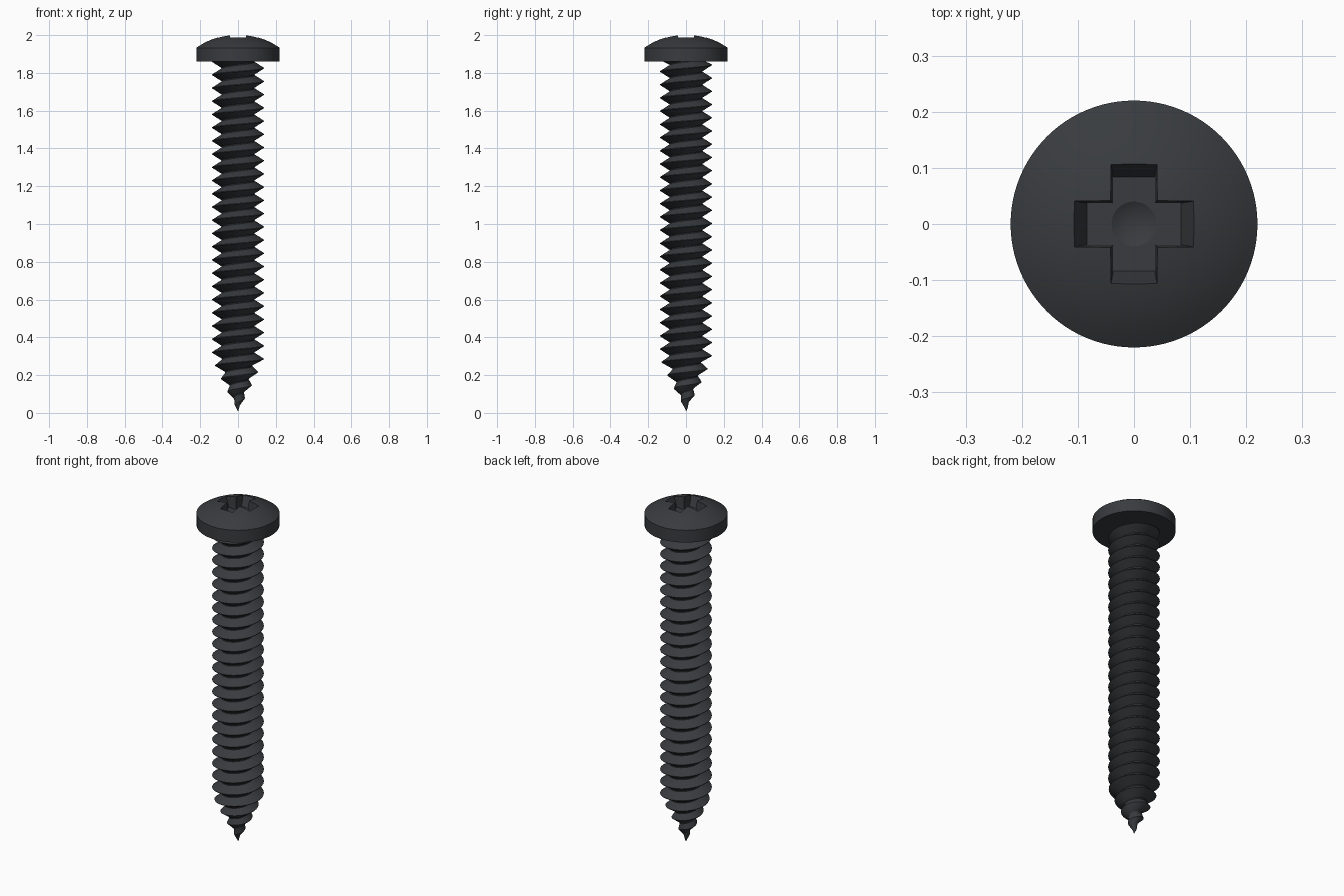
import bpy, bmesh, math

if "Cube" in bpy.data.objects:
    bpy.data.objects.remove(bpy.data.objects["Cube"])

steel = bpy.data.materials.new("dark_steel")
steel.diffuse_color = (0.04, 0.044, 0.049, 1)
steel.use_nodes = True
steel.node_tree.nodes["Principled BSDF"].inputs["Base Color"].default_value = steel.diffuse_color


def make(name, verts, faces):
    mesh = bpy.data.meshes.new(name)
    mesh.from_pydata(verts, [], faces)
    bm = bmesh.new()
    bm.from_mesh(mesh)
    bmesh.ops.remove_doubles(bm, verts=bm.verts, dist=1e-5)
    bmesh.ops.recalc_face_normals(bm, faces=bm.faces)
    bm.to_mesh(mesh)
    bm.free()
    ob = bpy.data.objects.new(name, mesh)
    bpy.context.collection.objects.link(ob)
    mesh.materials.append(steel)
    return ob


def revolve(name, profile, n):
    verts = [(r * math.cos(2 * math.pi * i / n), r * math.sin(2 * math.pi * i / n), z)
             for r, z in profile for i in range(n)]
    faces = [(k * n + i, k * n + (i + 1) % n, (k + 1) * n + (i + 1) % n, (k + 1) * n + i)
             for k in range(len(profile) - 1) for i in range(n)]
    return make(name, verts, faces)


def activate(ob):
    bpy.ops.object.select_all(action='DESELECT')
    ob.select_set(True)
    bpy.context.view_layer.objects.active = ob


def lerp(table, z):
    for (z0, r0), (z1, r1) in zip(table, table[1:]):
        if z <= z1:
            return r0 + (r1 - r0) * max(0, z - z0) / (z1 - z0)
    return table[-1][1]


# Domed pan head
R, BASE, EDGE, APEX = 0.22, 1.861, 1.933, 2.003
sag = APEX - EDGE
ball = (R * R + sag * sag) / (2 * sag)
dome = [(R * k / 12, APEX - ball + math.sqrt(ball ** 2 - (R * k / 12) ** 2)) for k in range(12, -1, -1)]
head = revolve("head", [(0, BASE), (R, BASE)] + dome, 96)

# Tapered cross recess with conical centre
ring = []
for z, a, w in [(1.928, 0.084, 0.037), (2.02, 0.119, 0.043)]:
    for q in range(4):
        c, s = math.cos(q * math.pi / 2), math.sin(q * math.pi / 2)
        ring += [(x * c - y * s, x * s + y * c, z) for x, y in [(a, -w), (a, w), (w, w)]]
sides = [(i, (i + 1) % 12, 12 + (i + 1) % 12, 12 + i) for i in range(12)]
cross = make("recess_cutter", ring, sides + [tuple(range(12)), tuple(range(12, 24))])
cone = revolve("cone_cutter", [(0, 1.905), (0.04, 1.928), (0.04, 1.94), (0, 1.94)], 32)
activate(head)
for cutter in (cross, cone):
    mod = head.modifiers.new("cut", 'BOOLEAN')
    mod.operation, mod.solver, mod.object = 'DIFFERENCE', 'EXACT', cutter
    bpy.ops.object.modifier_apply(modifier=mod.name)
    bpy.data.objects.remove(cutter)
bpy.ops.object.shade_smooth_by_angle(angle=math.radians(30))

# Threaded shank: sharp right-hand V thread swept up a helix, tapering to a point
N, PITCH, TOP, TIP = 64, 0.07, 1.868, 0.008
CREST = [(0.008, 0), (0.05, 0.021), (0.11, 0.055), (0.18, 0.09), (0.285, 0.137)]
ROOT = [(0.008, 0), (0.05, 0.013), (0.1, 0.029), (0.2, 0.064), (0.3, 0.088)]
SECTION = [(-0.46, ROOT), (-0.02, CREST), (0.02, CREST), (0.46, ROOT)]
start = 1.825 - 27 * PITCH
steps = 29 * N
verts, faces = [], []
for i in range(steps + 1):
    t = 2 * math.pi * i / N
    for off, table in SECTION:
        z = min(TOP, max(TIP, start + PITCH * (i / N + off)))
        r = lerp(table, z)
        verts.append((r * math.cos(t), r * math.sin(t), z))
for i in range(steps):
    a, b = 4 * i, 4 * (i + 1)
    faces += [(a + k, b + k, b + k + 1, a + k + 1) for k in range(3)]
    if i + 1 + N <= steps:
        faces.append((a + 3, b + 3, b + 4 * N, a + 4 * N))
shank = make("threaded_shank", verts, faces)
bm = bmesh.new()
bm.from_mesh(shank.data)
bmesh.ops.dissolve_degenerate(bm, edges=bm.edges, dist=1e-5)
# drop leftover flat flaps where the thread is cut off inside the head
flaps = [f for f in bm.faces if all(v.co.z > TOP - 1e-6 for v in f.verts)]
bmesh.ops.delete(bm, geom=flaps, context='FACES')
bmesh.ops.recalc_face_normals(bm, faces=bm.faces)
bm.to_mesh(shank.data)
bm.free()
activate(shank)
bpy.ops.object.shade_smooth_by_angle(angle=math.radians(30))
